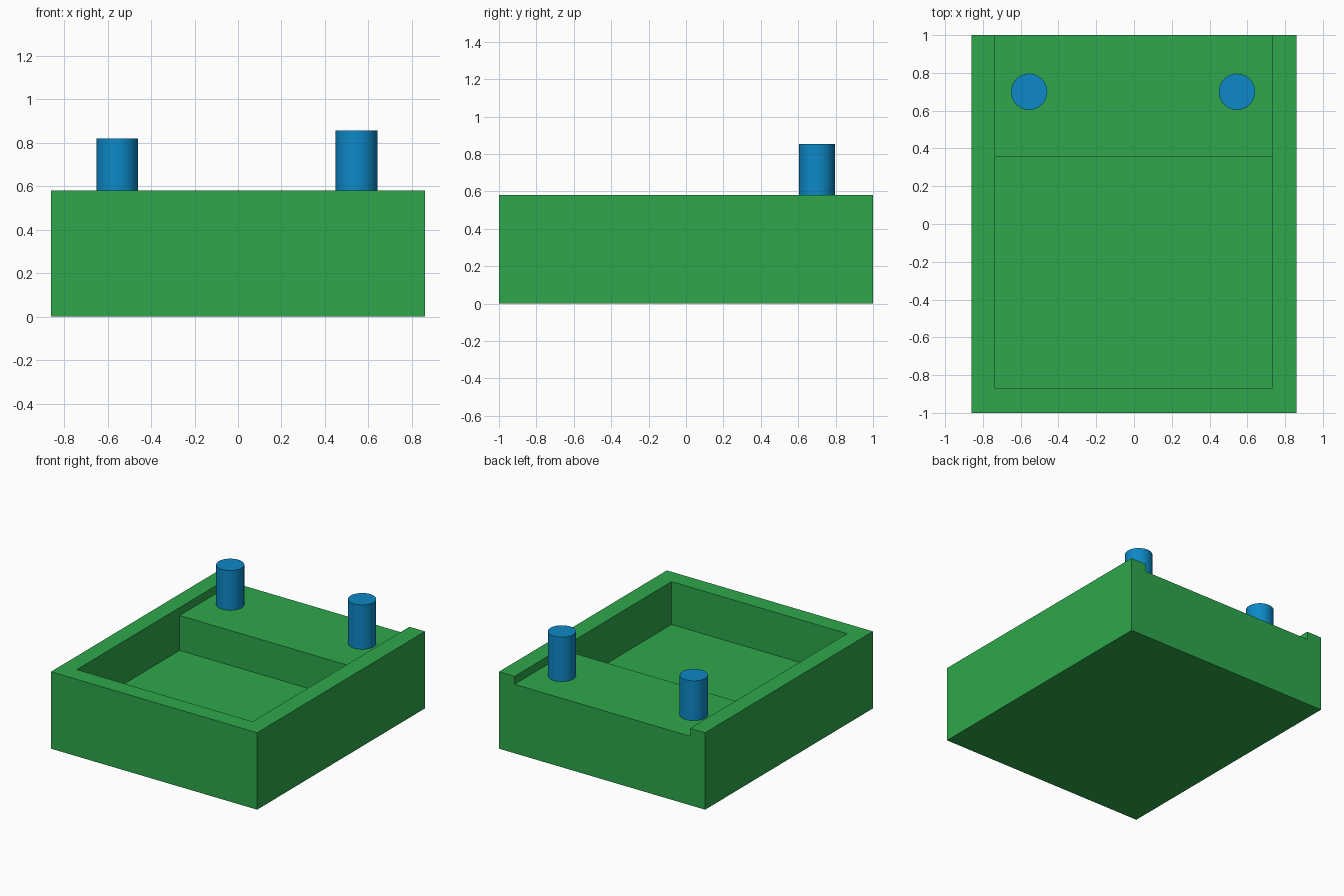
import bpy, bmesh, math

if "Cube" in bpy.data.objects:
    bpy.data.objects.remove(bpy.data.objects["Cube"])


def material(name, rgb):
    m = bpy.data.materials.new(name)
    m.diffuse_color = (*rgb, 1.0)
    m.use_nodes = True
    m.node_tree.nodes["Principled BSDF"].inputs["Base Color"].default_value = m.diffuse_color
    return m


GREEN = material("green", (0.027, 0.39, 0.07))
BLUE = material("blue", (0.004, 0.25, 0.57))


def prism_x(name, profile, x0, x1, mat):
    """Extrude a (y, z) profile along x."""
    bm = bmesh.new()
    face = bm.faces.new([bm.verts.new((x0, y, z)) for y, z in profile])
    ext = bmesh.ops.extrude_face_region(bm, geom=[face])
    verts = [g for g in ext["geom"] if isinstance(g, bmesh.types.BMVert)]
    bmesh.ops.translate(bm, verts=verts, vec=(x1 - x0, 0, 0))
    bmesh.ops.recalc_face_normals(bm, faces=bm.faces)
    mesh = bpy.data.meshes.new(name)
    bm.to_mesh(mesh)
    bm.free()
    mesh.materials.append(mat)
    obj = bpy.data.objects.new(name, mesh)
    bpy.context.collection.objects.link(obj)
    return obj


# Tray body, hollowed by a stepped well that leaves a raised shelf open at the back
FLOOR, SHELF, RIM = 0.257, 0.52, 0.58
tray = prism_x("tray", [(-1, 0), (1, 0), (1, RIM), (-1, RIM)], -0.86, 0.86, GREEN)
cutter = prism_x("well_cutter",
                 [(-0.87, FLOOR), (0.355, FLOOR), (0.355, SHELF),
                  (1.1, SHELF), (1.1, 0.8), (-0.87, 0.8)],
                 -0.735, 0.73, GREEN)
cutter.hide_render = True
cut = tray.modifiers.new("well", "BOOLEAN")
cut.operation = "DIFFERENCE"
cut.solver = "EXACT"
cut.object = cutter
bpy.context.view_layer.objects.active = tray
bpy.ops.object.modifier_apply(modifier=cut.name)
bpy.data.objects.remove(cutter)

# Two round pegs standing on the shelf, the right one slightly taller
for name, x, top in (("left_peg", -0.555, 0.82), ("right_peg", 0.545, 0.855)):
    bpy.ops.mesh.primitive_cylinder_add(vertices=48, radius=0.096, depth=top - SHELF,
                                        location=(x, 0.70, (top + SHELF) / 2))
    peg = bpy.context.object
    peg.name = name
    peg.data.materials.append(BLUE)
    bpy.ops.object.shade_smooth_by_angle(angle=math.radians(30))
